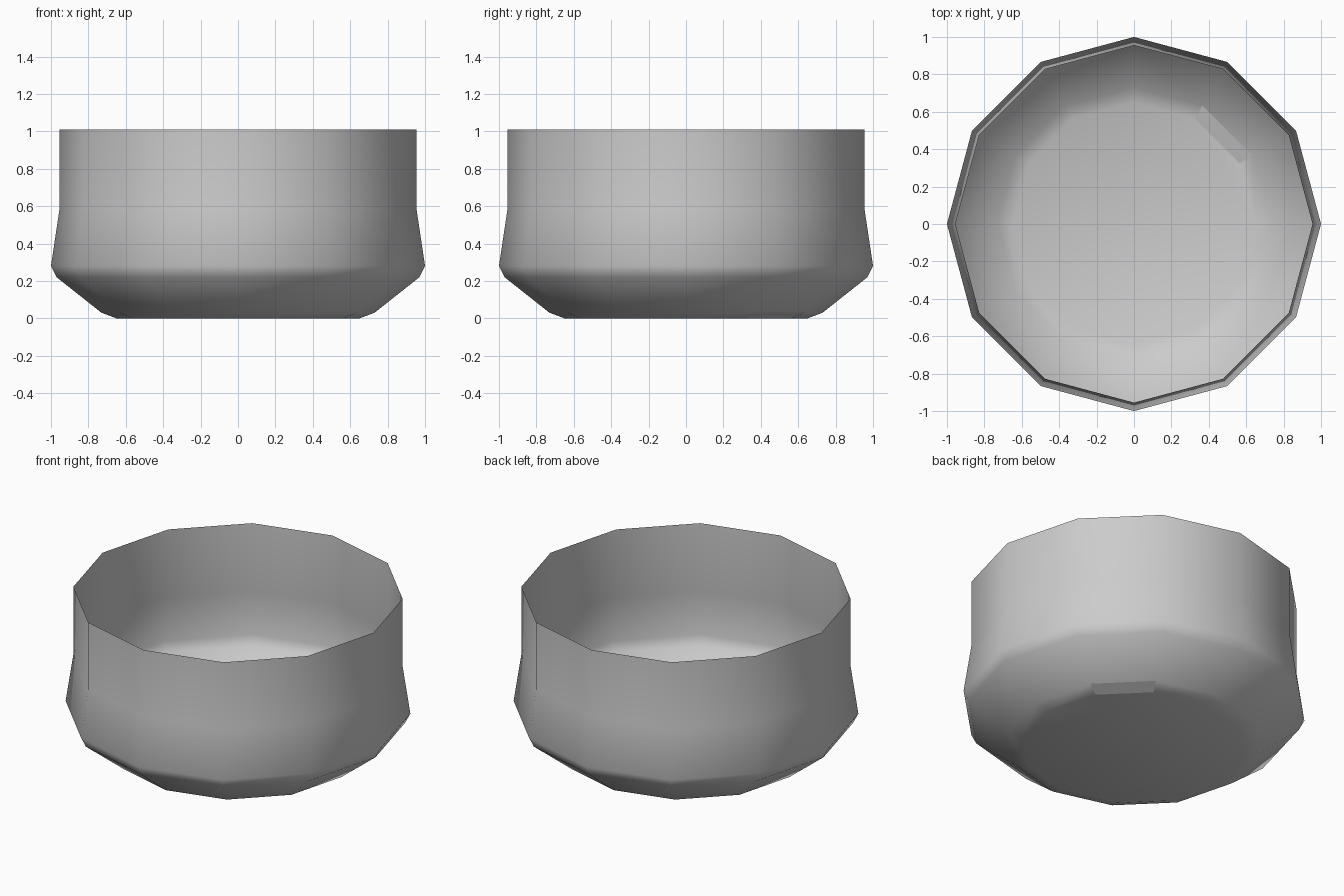
import bpy
import bmesh
from math import cos, sin, pi

cube = bpy.data.objects.get("Cube")
if cube:
    bpy.data.objects.remove(cube, do_unlink=True)

SIDES = 12
# Radius and height of each ring, from the floor to the open rim
PROFILE = [(0.65, 0.0), (0.73, 0.03), (0.97, 0.22),
           (1.0, 0.28), (0.955, 0.58), (0.955, 1.01)]

# Plain grey material
grey = bpy.data.materials.new("plain grey")
grey.use_nodes = True
colour = (0.6, 0.6, 0.6, 1.0)
grey.diffuse_color = colour
grey.node_tree.nodes["Principled BSDF"].inputs["Base Color"].default_value = colour

# Open twelve-sided bowl: stacked rings joined by quads
bm = bmesh.new()
rings = []
for radius, height in PROFILE:
    angles = [2 * pi * i / SIDES for i in range(SIDES)]
    rings.append([bm.verts.new((radius * cos(a), radius * sin(a), height))
                  for a in angles])
for lower, upper in zip(rings, rings[1:]):
    for i in range(SIDES):
        j = (i + 1) % SIDES
        bm.faces.new((lower[i], lower[j], upper[j], upper[i]))

# Floor
bm.faces.new(list(reversed(rings[0])))
for face in bm.faces:
    face.smooth = True

# One flat facet on the lower bevel, at the back left
for face in bm.faces:
    c = face.calc_center_median()
    if 0 < c.z < PROFILE[1][1] and c.x > 0 and abs(c.x - c.y) < 0.01:
        face.smooth = False

mesh = bpy.data.meshes.new("bowl")
bm.to_mesh(mesh)
bm.free()
mesh.materials.append(grey)
bowl = bpy.data.objects.new("bowl", mesh)
bpy.context.collection.objects.link(bowl)
